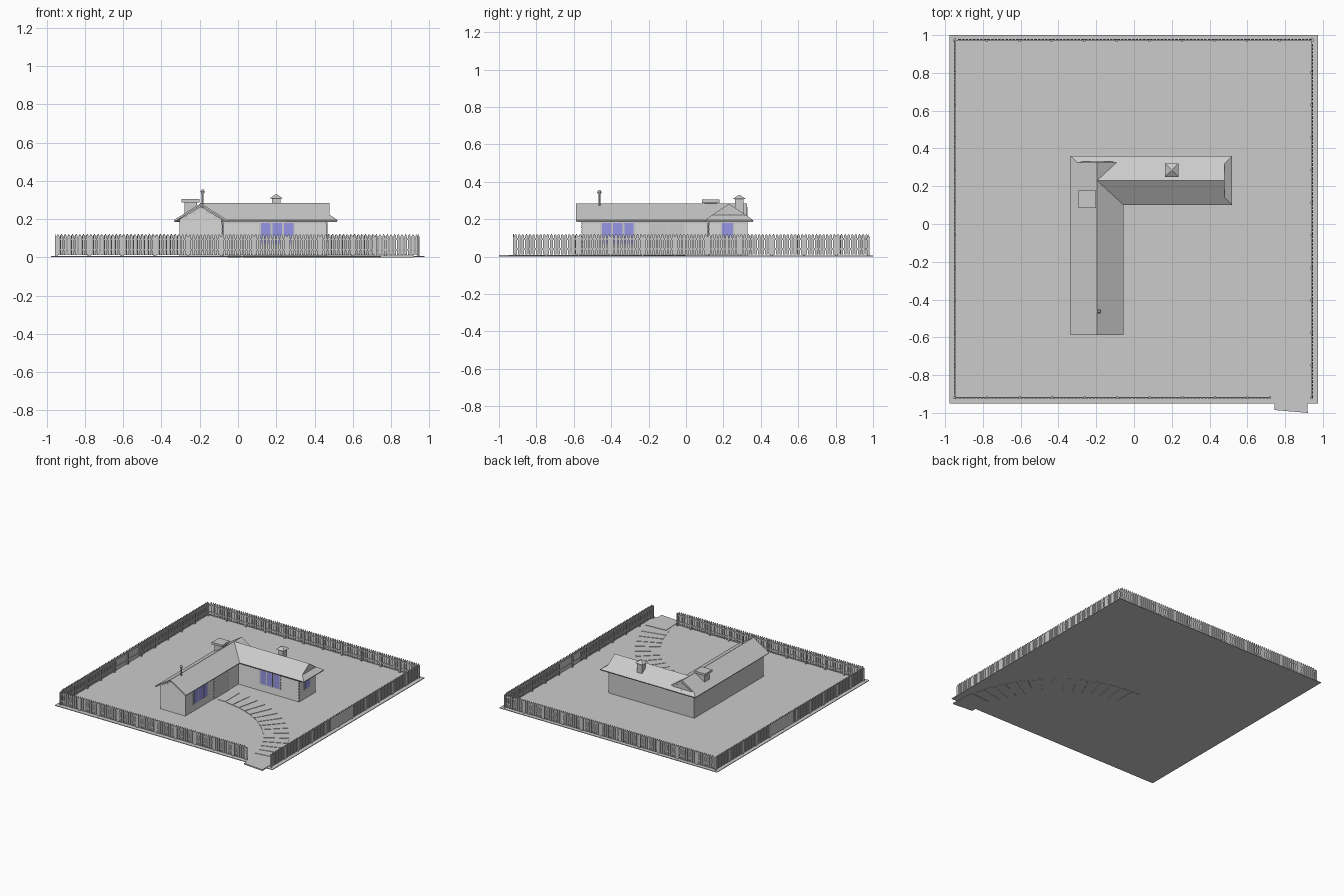
import bpy, bmesh, math
from mathutils import Vector as V

if "Cube" in bpy.data.objects:
    bpy.data.objects.remove(bpy.data.objects["Cube"])


def material(name, col):
    m = bpy.data.materials.new(name)
    m.diffuse_color = (*col, 1)
    m.use_nodes = True
    m.node_tree.nodes["Principled BSDF"].inputs["Base Color"].default_value = m.diffuse_color
    return m


GREY = material("plain grey", (0.6, 0.6, 0.6))
BLUE = material("window blue", (0.33, 0.33, 0.85))


def finish(bm, name, mat=GREY):
    bmesh.ops.recalc_face_normals(bm, faces=bm.faces)
    me = bpy.data.meshes.new(name)
    bm.to_mesh(me)
    bm.free()
    me.materials.append(mat)
    ob = bpy.data.objects.new(name, me)
    bpy.context.collection.objects.link(ob)
    return ob


def prisms(name, items, mat=GREY):
    """One object from (polygon, extrusion vector) pairs."""
    bm = bmesh.new()
    for pts, vec in items:
        f = bm.faces.new([bm.verts.new(p) for p in pts])
        ext = bmesh.ops.extrude_face_region(bm, geom=[f], use_keep_orig=True)
        vs = [g for g in ext["geom"] if isinstance(g, bmesh.types.BMVert)]
        bmesh.ops.translate(bm, verts=vs, vec=vec)
    return finish(bm, name, mat)


def box(x0, x1, y0, y1, z0, z1):
    return ([(x0, y0, z0), (x1, y0, z0), (x1, y1, z0), (x0, y1, z0)], V((0, 0, z1 - z0)))


def cone(name, x, y, z0, z1, r0, r1, n, turn=0):
    bm = bmesh.new()
    bmesh.ops.create_cone(bm, cap_ends=True, segments=n, radius1=r0, radius2=r1, depth=z1 - z0)
    ob = finish(bm, name)
    ob.location = (x, y, (z0 + z1) / 2)
    ob.rotation_euler.z = turn
    return ob


# ground slab
prisms("ground", [box(-0.978, 0.974, -0.95, 1.0, 0.002, 0.007)])

# curved path of paving slabs
CX, CY, RI, RO, N = 0.0, -0.89, 0.70, 0.89, 14
tiles = [box(-0.055, 0.015, -0.185, -0.002, 0, 0.01),
         ([(0.74, -0.80, 0), (0.915, -0.79, 0), (0.92, -1.0, 0), (0.745, -0.985, 0)], V((0, 0, 0.01)))]
a0, a1 = math.radians(88), math.radians(7.5)
for i in range(N):
    s = a0 + (a1 - a0) * i / N
    e = a0 + (a1 - a0) * (i + 0.9) / N
    # the curve bulges slightly less in its middle
    def pt(r, a):
        r -= 0.015 * math.sin(2 * a)
        return (CX + (r + 0.02 * math.cos(a)) * math.cos(a), CY + r * math.sin(a), 0)
    tiles.append(([pt(RI, s), pt(RO, s), pt(RO, e), pt(RI, e)], V((0, 0, 0.01))))
prisms("path_slabs", tiles)


# picket fence
def fence(name, start, end):
    a, b = V((*start, 0)), V((*end, 0))
    length, d = (b - a).length, (b - a).normalized()
    n = V((-d.y, d.x, 0))          # points into the yard
    up = V((0, 0, 1))
    items = []

    def bar(p, wide, deep, off, z0, z1):
        q = p + n * off + up * z0
        items.append(([q, q + d * wide, q + d * wide + n * deep, q + n * deep], up * (z1 - z0)))

    count = round(length / 0.1723 + 0.2)
    for i in range(count + 1):
        t = min(i * 0.1723, length)
        bar(a + d * (t - 0.006), 0.012, 0.012, -0.004, 0.005, 0.108)
    for z in (0.035, 0.09):
        bar(a, length, 0.004, 0.0, z, z + 0.01)
    pitch = 0.1723 / 9
    for i in range(int(length / pitch)):
        p = a + d * ((i + 0.14) * pitch) - n * 0.004
        w = pitch * 0.72
        items.append(([p + up * 0.012, p + d * w + up * 0.012, p + d * w + up * 0.112,
                       p + d * w / 2 + up * 0.122, p + up * 0.112], n * 0.004))
    prisms(name, items)


FX0, FX1, FY0, FY1 = -0.95, 0.943, -0.92, 0.975
fence("fence_front", (FX0, FY0), (0.72, FY0))
fence("fence_right", (FX1, FY0), (FX1, FY1))
fence("fence_back", (FX1, FY1), (FX0, FY1))
fence("fence_left", (FX0, FY1), (FX0, FY0))

# walls: long wing with a gabled front, side wing behind it
AX, EAVE, TOP = -0.195, 0.195, 0.283
prisms("long_wing_walls", [([(-0.305, -0.555, 0.005), (-0.085, -0.555, 0.005), (-0.085, -0.555, 0.2),
                             (AX, -0.555, 0.266), (-0.305, -0.555, 0.2)], V((0, 0.885, 0)))])
prisms("side_wing_walls", [box(-0.2, 0.46, 0.125, 0.33, 0.005, 0.2)])


# roof with a small gable above a hipped skirt at its far end
def roof(name, origin, along, u0, ug, u1, w):
    along = V(along)
    across = V((-along.y, along.x, 0))
    wg = w - (u1 - ug)
    zg = EAVE + (TOP - EAVE) * (w - wg) / w
    bm = bmesh.new()

    def v(u, s, z):
        return bm.verts.new(V(origin) + along * u + across * s + V((0, 0, z)))

    r0, r1 = v(u0, 0, TOP), v(ug, 0, TOP)
    e = [v(u0, s * w, EAVE) for s in (-1, 1)]
    c = [v(u1, s * w, EAVE) for s in (-1, 1)]
    g = [v(ug, s * wg, zg) for s in (-1, 1)]
    bm.faces.new([r0, e[0], c[0], g[0], r1])
    bm.faces.new([r0, r1, g[1], c[1], e[1]])
    bm.faces.new([c[0], c[1], g[1], g[0]])
    bm.faces.new([g[0], g[1], r1])
    bmesh.ops.recalc_face_normals(bm, faces=bm.faces)
    bm.normal_update()
    if max(bm.faces, key=lambda f: f.calc_area()).normal.z < 0:
        bmesh.ops.reverse_faces(bm, faces=bm.faces)
    me = bpy.data.meshes.new(name)
    bm.to_mesh(me)
    bm.free()
    me.materials.append(GREY)
    ob = bpy.data.objects.new(name, me)
    bpy.context.collection.objects.link(ob)
    m = ob.modifiers.new("thickness", "SOLIDIFY")
    m.thickness = 0.01
    m.offset = -1


roof("long_wing_roof", (AX, 0, 0), (0, 1, 0), -0.588, 0.326, 0.36, 0.14)
roof("side_wing_roof", (0, 0.23, 0), (1, 0, 0), AX, 0.478, 0.52, 0.13)

# overlapping siding boards on the visible walls
PITCH = 0.024


def siding(name, start, end, out, top=0.2, peak=False):
    a, b, out = V((*start, 0)), V((*end, 0)), V((*out, 0))
    items, z = [], 0.01
    while z + PITCH <= top + 0.001:
        k = max(0, (z + PITCH - 0.2) / 0.066) if peak else 0
        p, q = a.lerp(b, k / 2), b.lerp(a, k / 2)
        base = p + V((0, 0, z))
        items.append(([base, base + out * 0.006, base + out * 0.001 + V((0, 0, PITCH)),
                       base + V((0, 0, PITCH))], q - p))
        z += PITCH
    prisms(name, items)


siding("long_wing_front_siding", (-0.305, -0.555), (-0.085, -0.555), (0, -1), 0.262, True)
siding("long_wing_side_siding", (-0.085, -0.555), (-0.085, 0.125), (1, 0))
siding("side_wing_front_siding", (-0.085, 0.125), (0.46, 0.125), (0, -1))
siding("side_wing_end_siding", (0.46, 0.125), (0.46, 0.33), (1, 0))


# windows: raised frame plates with blue panes
def window(name, wall, facing_x, panes, z0, z1):
    def plate(s0, s1, za, zb, d):
        if facing_x:
            return box(wall, wall + d, s0, s1, za, zb)
        return box(s0, s1, wall - d, wall, za, zb)
    m = 0.009
    prisms(name + "_frame", [plate(panes[0][0] - m, panes[-1][1] + m, z0 - m, z1 + m, 0.007)])
    prisms(name + "_panes", [plate(s, e, z0, z1, 0.009) for s, e in panes], BLUE)


window("long_wing_window", -0.085, True, [(-0.45, -0.40), (-0.39, -0.34), (-0.33, -0.28)], 0.07, 0.18)
window("side_wing_window", 0.125, False, [(0.12, 0.17), (0.18, 0.23), (0.24, 0.29)], 0.07, 0.18)
window("end_window", 0.46, True, [(0.193, 0.25)], 0.09, 0.18)

# double door facing the path
prisms("double_door", [box(-0.085, -0.077, y, y + 0.093, 0.008, 0.182) for y in (-0.195, -0.1)])

# broad chimney with a slab cap
prisms("broad_chimney", [box(-0.28, -0.215, 0.1, 0.165, 0.19, 0.288),
                         box(-0.295, -0.2, 0.085, 0.178, 0.288, 0.305)])

# small chimney with a pyramid cap
prisms("small_chimney", [box(0.178, 0.222, 0.262, 0.308, 0.2, 0.308)])
cone("small_chimney_cap", 0.2, 0.285, 0.308, 0.33, 0.05, 0.004, 4, math.pi / 4)

# thin stove pipe with a rounded cap
cone("stove_pipe", -0.185, -0.463, 0.22, 0.34, 0.006, 0.006, 10)
cone("stove_pipe_cap_base", -0.185, -0.463, 0.335, 0.345, 0.008, 0.012, 10)
cone("stove_pipe_cap_top", -0.185, -0.463, 0.345, 0.355, 0.012, 0.006, 10)
